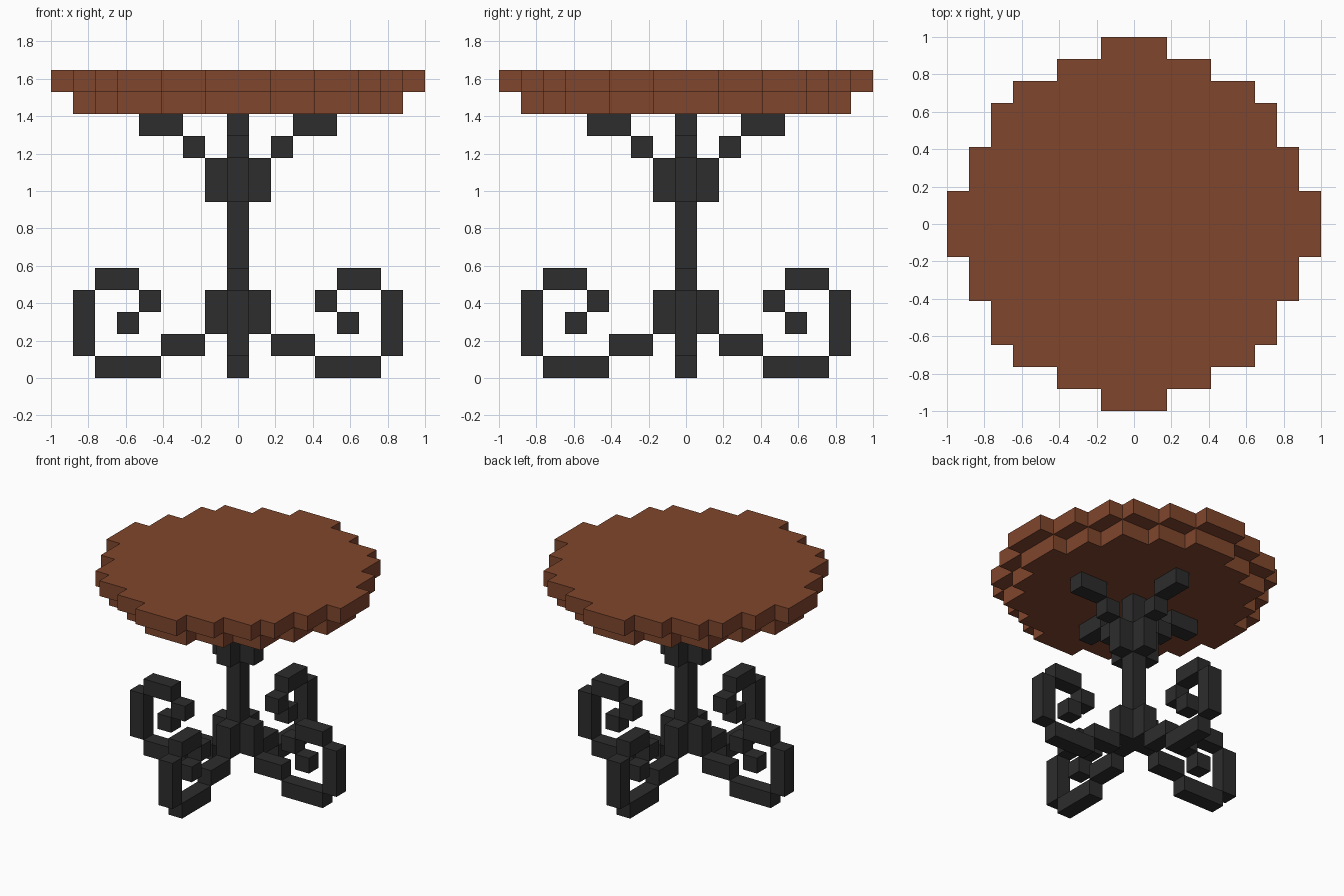
import bpy, bmesh, math
from mathutils import Matrix

cube = bpy.data.objects.get("Cube")
if cube:
    bpy.data.objects.remove(cube, do_unlink=True)

U = 2 / 17  # size of one block


def material(name, rgb):
    m = bpy.data.materials.new(name)
    m.use_nodes = True
    m.diffuse_color = (*rgb, 1)
    bsdf = next(n for n in m.node_tree.nodes if n.type == 'BSDF_PRINCIPLED')
    bsdf.inputs["Base Color"].default_value = (*rgb, 1)
    return m


wood = material("warm brown wood", (0.216, 0.061, 0.026))
iron = material("black iron", (0.026, 0.026, 0.026))


def finish(name, bm, mat):
    bmesh.ops.recalc_face_normals(bm, faces=bm.faces)
    bmesh.ops.scale(bm, vec=(U, U, U), verts=bm.verts)
    me = bpy.data.meshes.new(name)
    bm.to_mesh(me)
    bm.free()
    me.materials.append(mat)
    ob = bpy.data.objects.new(name, me)
    bpy.context.collection.objects.link(ob)
    return ob


def stepped_disc(name, steps, z0, z1):
    """Blocky disc; steps are the outer corners of one quadrant."""
    quad = [steps[0]]
    for (x0, y0), (x1, y1) in zip(steps, steps[1:]):
        quad += [(x1, y0), (x1, y1)]
    pts = list(quad)
    for _ in range(3):
        quad = [(-y, x) for x, y in quad]
        pts += quad
    bm = bmesh.new()
    face = bm.faces.new([bm.verts.new((x, y, z0)) for x, y in pts])
    ext = bmesh.ops.extrude_face_region(bm, geom=[face], use_keep_orig=True)
    top = [v for v in ext["geom"] if isinstance(v, bmesh.types.BMVert)]
    bmesh.ops.translate(bm, verts=top, vec=(0, 0, z1 - z0))
    return finish(name, bm, wood)


def bars(name, spans, turn=0):
    """One-block-thick bars given as (inner, outer, bottom, top), turned about z."""
    bm = bmesh.new()
    for r0, r1, z0, z1 in spans:
        mat = (Matrix.Rotation(turn, 4, 'Z')
               @ Matrix.Translation(((r0 + r1) / 2, 0, (z0 + z1) / 2))
               @ Matrix.Diagonal((r1 - r0, 1, z1 - z0, 1)))
        bmesh.ops.create_cube(bm, size=1, matrix=mat)
    return finish(name, bm, iron)


# Round top: wide upper layer and smaller lower layer
stepped_disc("table_top", [(8.5, 1.5), (7.5, 3.5), (6.5, 5.5),
                           (5.5, 6.5), (3.5, 7.5), (1.5, 8.5)], 13, 14)
stepped_disc("table_top_underlayer", [(7.5, 1.5), (6.5, 3.5), (5.5, 5.5),
                                      (3.5, 6.5), (1.5, 7.5)], 12, 13)

# Central post
bars("post", [(-0.5, 0.5, 2, 12)])

# Collars, top brackets and scroll legs on all four sides
collar = [(0.5, 1.5, 2, 4), (0.5, 1.5, 8, 10)]
bracket = [(1.5, 2.5, 10, 11), (2.5, 4.5, 11, 12)]
scroll = [(1.5, 3.5, 1, 2), (3.5, 6.5, 0, 1), (6.5, 7.5, 1, 4),
          (4.5, 6.5, 4, 5), (3.5, 4.5, 3, 4), (4.5, 5.5, 2, 3)]
for i, side in enumerate(("left", "back", "right", "front")):
    a = i * math.pi / 2
    bars("collar_" + side, collar, a)
    bars("bracket_" + side, bracket, a)
    bars("scroll_leg_" + side, scroll, a)
